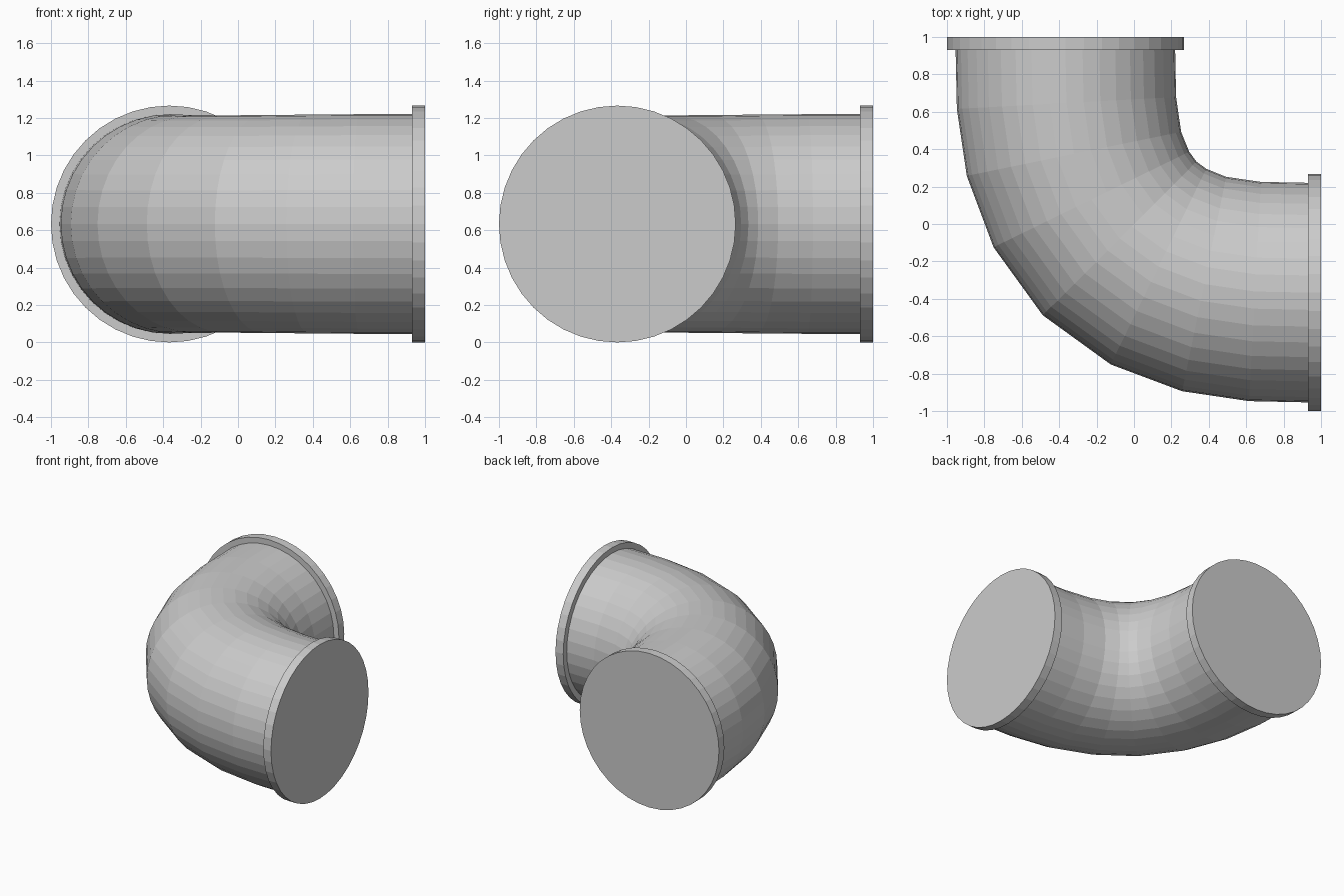
import bpy, bmesh
from math import sin, cos, pi, radians
from mathutils import Vector

if "Cube" in bpy.data.objects:
    bpy.data.objects.remove(bpy.data.objects["Cube"])

SIDES = 40
ZC = 0.633      # height of the pipe axis
OFF = -0.367    # sideways offset of each straight end


def ring(bm, x, y, turn, r):
    # circle across the path; turn is the bend angle from the +y end
    out = Vector((-cos(turn), -sin(turn), 0))
    up = Vector((0, 0, 1))
    c = Vector((x, y, ZC))
    return [bm.verts.new(c + r * (cos(a) * out + sin(a) * up))
            for a in (2 * pi * i / SIDES for i in range(SIDES))]


def sweep(name, stations, caps):
    bm = bmesh.new()
    rings = [ring(bm, *s) for s in stations]
    for a, b in zip(rings, rings[1:]):
        for i in range(SIDES):
            j = (i + 1) % SIDES
            bm.faces.new((a[i], a[j], b[j], b[i]))
    if caps:
        bm.faces.new(rings[0])
        bm.faces.new(rings[-1])
    bmesh.ops.recalc_face_normals(bm, faces=bm.faces)
    me = bpy.data.meshes.new(name)
    bm.to_mesh(me)
    bm.free()
    ob = bpy.data.objects.new(name, me)
    bpy.context.collection.objects.link(ob)


# Bent pipe: half of the path, then its mirror about the diagonal
half = [(OFF, 0.94, 0, 0.587), (-0.361, 0.647, radians(3.1), 0.587),
        (-0.321, 0.375, radians(11.6), 0.585), (-0.228, 0.131, radians(26), 0.582)]
middle = [(-0.077, -0.077, pi / 4, 0.581)]
mirrored = [(y, x, pi / 2 - t, r) for x, y, t, r in reversed(half)]
sweep("elbow_pipe", half + middle + mirrored, False)

# End flanges
R = 0.633
sweep("back_flange", [(OFF, 0.93, 0, R), (OFF, 1.0, 0, R)], True)
sweep("right_flange", [(0.93, OFF, pi / 2, R), (1.0, OFF, pi / 2, R)], True)
